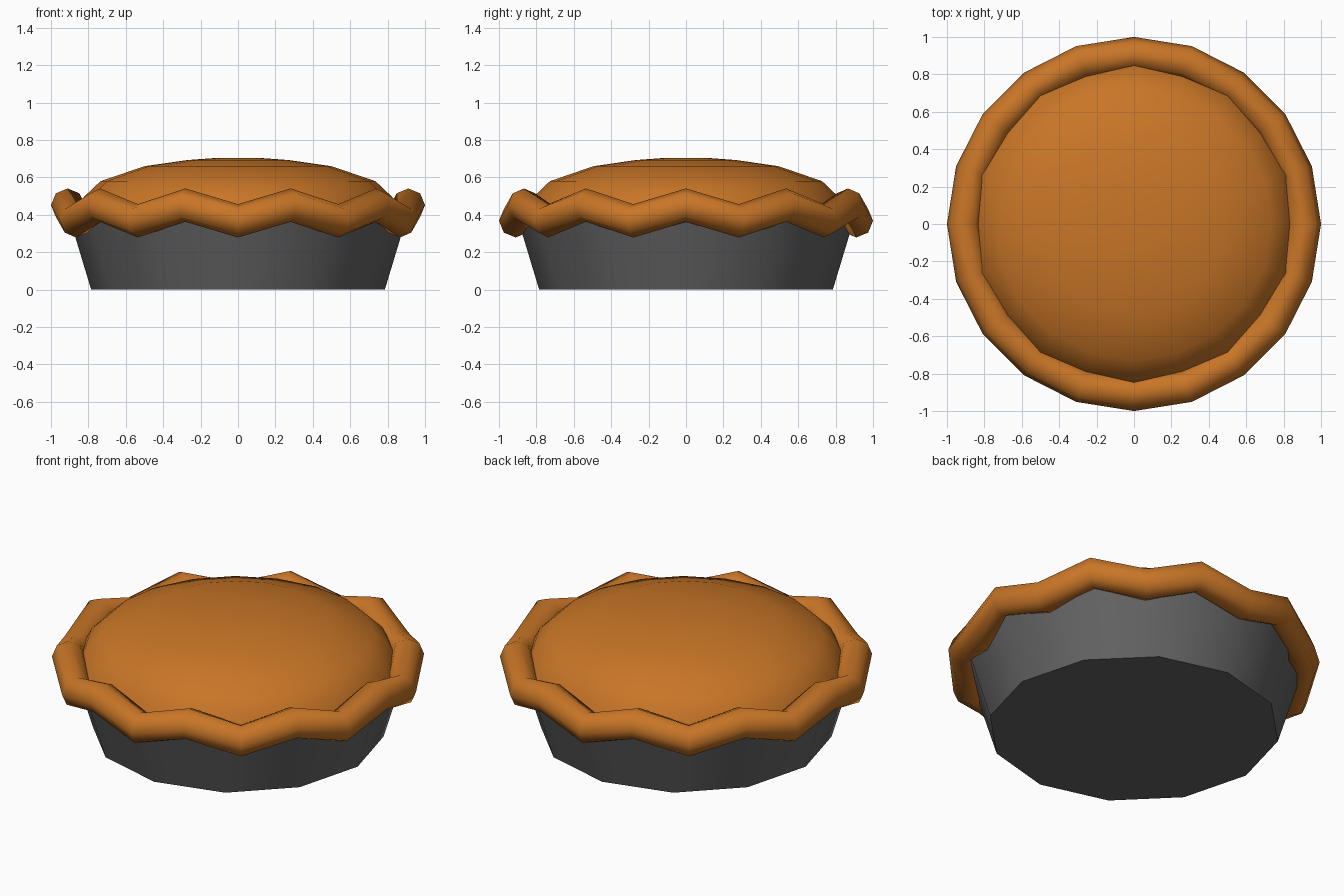
import bpy, math

if "Cube" in bpy.data.objects:
    bpy.data.objects.remove(bpy.data.objects["Cube"])


def material(name, rgb):
    m = bpy.data.materials.new(name)
    m.diffuse_color = (*rgb, 1)
    m.use_nodes = True
    m.node_tree.nodes["Principled BSDF"].inputs["Base Color"].default_value = m.diffuse_color
    return m


def make(name, verts, faces, mat, angle):
    me = bpy.data.meshes.new(name)
    me.from_pydata(verts, [], faces)
    me.materials.append(mat)
    ob = bpy.data.objects.new(name, me)
    bpy.context.collection.objects.link(ob)
    bpy.ops.object.select_all(action='DESELECT')
    ob.select_set(True)
    bpy.context.view_layer.objects.active = ob
    bpy.ops.object.shade_smooth_by_angle(angle=math.radians(angle))
    return ob


def ring(r, z, n):
    return [(r * math.cos(2 * math.pi * i / n), r * math.sin(2 * math.pi * i / n), z) for i in range(n)]


def lathe(name, profile, n, mat, angle, cap_bottom=False):
    # profile runs from bottom to top; the top ring is capped
    verts = [v for r, z in profile for v in ring(r, z, n)]
    faces = [(k * n + i, k * n + (i + 1) % n, (k + 1) * n + (i + 1) % n, (k + 1) * n + i)
             for k in range(len(profile) - 1) for i in range(n)]
    top = (len(profile) - 1) * n
    faces.append(tuple(range(top, top + n)))
    if cap_bottom:
        faces.append(tuple(reversed(range(n))))
    return make(name, verts, faces, mat, angle)


crust_mat = material("baked crust orange", (0.58, 0.18, 0.02))
pan_mat = material("dark grey metal", (0.125, 0.125, 0.125))

# Tapered twelve-sided pan
lathe("pie_pan", [(0.785, 0), (0.9, 0.38)], 12, pan_mat, 40, True)

# Domed pie top
dome = lathe("pie_top", [(0.865, 0.41), (0.825, 0.495), (0.735, 0.58), (0.5, 0.66),
                         (0.27, 0.693), (0.12, 0.704)], 20, crust_mat, 80)
dome.scale.y = 0.99

# Wavy crust rim: octagonal tube, every other section raised
N, S = 20, 8
verts, faces = [], []
for i in range(N):
    a = 2 * math.pi * i / N
    zc = 0.452 if i % 2 == 0 else 0.368
    for j in range(S):
        b = 2 * math.pi * j / S
        r = 0.911 + 0.089 * math.cos(b)
        verts.append((r * math.cos(a), r * math.sin(a), zc + 0.089 * math.sin(b)))
        i2, j2 = (i + 1) % N, (j + 1) % S
        faces.append((i * S + j, i2 * S + j, i2 * S + j2, i * S + j2))
make("crust_rim", verts, faces, crust_mat, 80)
